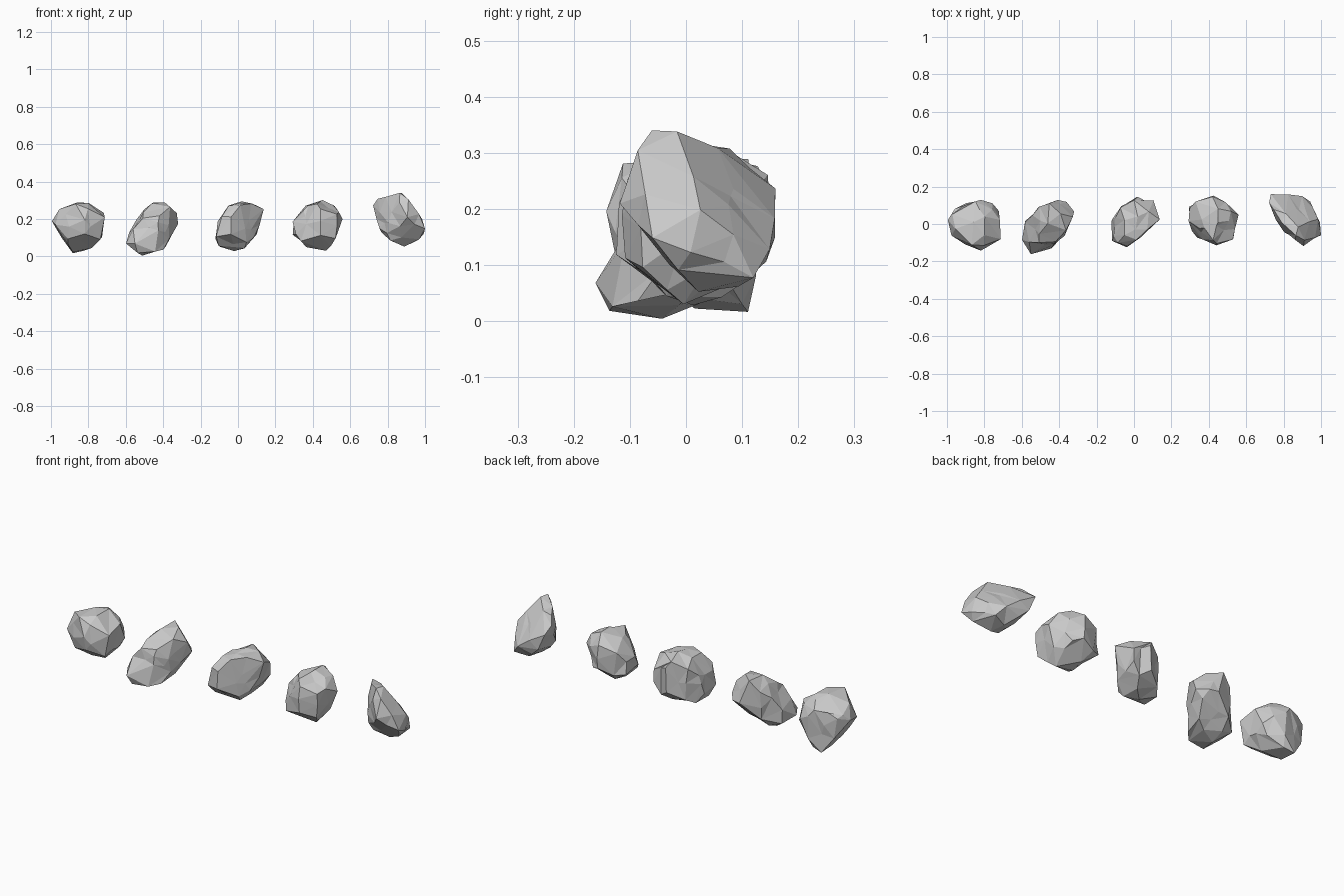
import bpy, bmesh
from math import sqrt
from mathutils import Vector, noise

# Viewing axes (right, up) for the outlines each rock is carved from
h, q = sqrt(3) / 2, sqrt(3) / 4
AXES = [
    (Vector((1, 0, 0)), Vector((0, 0, 1))),          # front
    (Vector((1, 0, 0)), Vector((0, 1, 0))),          # top
    (Vector((0, 1, 0)), Vector((0, 0, 1))),          # right side
    (Vector((h, .5, 0)), Vector((-.25, q, h))),      # front right, above
    (Vector((-h, -.5, 0)), Vector((.25, -q, h))),    # back left, above
]
MID = Vector((0, 0, .175))    # the slanted outlines are measured from here


def reach(ox, oy, dx, dy, outline):
    """Distance along a ray from inside an outline to its edge."""
    best = 1e3
    for (ax, ay), (bx, by) in zip(outline, outline[1:] + outline[:1]):
        ex, ey = bx - ax, by - ay
        den = dx * ey - dy * ex
        if abs(den) < 1e-9:
            continue
        t = ((ax - ox) * ey - (ay - oy) * ex) / den
        s = ((ax - ox) * dy - (ay - oy) * dx) / den
        if t > 0 and -1e-6 <= s <= 1 + 1e-6:
            best = min(best, t)
    return best


def rock(name, centre, *outlines, faces=78, power=24):
    """Shrink a sphere into all outlines, roughen it, then facet it."""
    c = Vector(centre)
    bm = bmesh.new()
    bmesh.ops.create_icosphere(bm, subdivisions=5, radius=1)
    for v in bm.verts:
        d = v.co.normalized()
        total = 0
        for i, ((r, u), line) in enumerate(zip(AXES, outlines)):
            o = c if i < 3 else c - MID
            total += reach(o.dot(r), o.dot(u), d.dot(r), d.dot(u), line) ** -power
        rough = 1 + .07 * noise.noise(d * 2.6 + c * 9)
        v.co = d * total ** (-1 / power) * rough
    n = len(bm.faces)
    me = bpy.data.meshes.new(name)
    bm.to_mesh(me)
    bm.free()
    ob = bpy.data.objects.new(name, me)
    ob.location = c
    bpy.context.collection.objects.link(ob)
    mod = ob.modifiers.new("facets", 'DECIMATE')
    mod.ratio = faces / n


# Blocky rock, far left
rock("rock_blocky", (-.86, 0, .16),
     [(-1.01, .2), (-.92, .27), (-.86, .29), (-.79, .29), (-.71, .22), (-.72, .11), (-.74, .05), (-.89, .01), (-.93, .075)],
     [(-1.01, 0), (-.95, .09), (-.82, .13), (-.75, .11), (-.71, .06), (-.72, -.08), (-.82, -.14), (-1.01, -.05)],
     [(-.15, .21), (-.1, .3), (.13, .3), (.14, .1), (.113, .01), (.01, .022), (-.12, .12)],
     [(-.88, .25), (-.83, .31), (-.67, .325), (-.585, .23), (-.58, .175), (-.685, .065), (-.85, .125)],
     [(.58, -.2), (.605, -.13), (.73, -.08), (.805, -.07), (.875, -.225), (.705, -.42), (.62, -.315)])

# Long leaning rock
rock("rock_long", (-.45, -.01, .15),
     [(-.605, .055), (-.605, .11), (-.54, .21), (-.47, .29), (-.37, .285), (-.305, .235), (-.305, .2), (-.40, .04), (-.505, 0)],
     [(-.605, -.065), (-.58, .01), (-.505, .09), (-.415, .13), (-.305, .105), (-.32, .05), (-.37, -.055), (-.45, -.135), (-.555, -.16)],
     [(-.163, .068), (-.115, .135), (-.1, .22), (-.03, .3), (.14, .3), (.14, .15), (.08, .04), (-.045, .005), (-.128, 0)],
     [(-.575, -.065), (-.57, .025), (-.42, .205), (-.34, .26), (-.24, .115), (-.26, .05), (-.39, -.06), (-.525, -.08)],
     [(.23, -.095), (.265, -.015), (.32, .005), (.475, -.05), (.57, -.18), (.53, -.26), (.43, -.26), (.26, -.16)])

# Ridged rock in the middle
rock("rock_ridged", (0, .01, .16),
     [(-.125, .09), (-.105, .18), (-.06, .27), (.02, .29), (.06, .285), (.135, .26), (.115, .16), (.065, .055), (-.03, .025), (-.1, .055)],
     [(-.125, .01), (-.065, .095), (.02, .145), (.06, .12), (.115, .135), (.13, .015), (.035, -.07), (-.04, -.125), (-.13, -.085)],
     [(-.15, .2), (-.1, .28), (0, .31), (.16, .3), (.16, .06), (0, .02), (-.12, .12)],
     [(-.16, -.08), (-.125, .025), (-.03, .115), (.065, .14), (.145, .06), (.16, -.015), (.01, -.14), (-.105, -.145)],
     [(-.17, -.06), (-.155, .065), (-.1, .13), (.04, .13), (.145, .025), (.16, -.09), (.05, -.15), (-.12, -.12)])

# Round rock
rock("rock_round", (.42, .01, .17),
     [(.295, .19), (.36, .27), (.445, .3), (.5, .29), (.56, .215), (.535, .12), (.48, .035), (.37, .05), (.295, .12)],
     [(.295, .085), (.355, .13), (.43, .15), (.52, .095), (.56, .055), (.53, -.08), (.445, -.115), (.32, -.07), (.295, -.035)],
     [(-.15, .2), (-.1, .28), (0, .31), (.16, .3), (.16, .06), (0, .03), (-.12, .12)],
     [(.235, -.165), (.26, -.03), (.315, .01), (.42, .04), (.475, -.01), (.515, -.095), (.415, -.27), (.28, -.23)],
     [(-.52, .165), (-.49, .205), (-.325, .225), (-.24, .04), (-.26, -.025), (-.355, -.035), (-.465, .02)])

# Pointed wedge rock, far right
rock("rock_pointed", (.86, .04, .19),
     [(.705, .275), (.735, .335), (.805, .315), (.875, .352), (.95, .305), (1.005, .145), (.945, .07), (.875, .05), (.78, .09)],
     [(.71, .105), (.74, .16), (.83, .17), (.93, .14), (.99, .03), (1.005, -.055), (.905, -.115), (.8, -.035)],
     [(-.06, .352), (.07, .32), (.157, .235), (.165, .14), (.1, .055), (.02, .05), (-.12, .21), (-.1, .275)],
     [(.645, -.225), (.685, -.035), (.74, -.07), (.87, -.215), (.895, -.275), (.855, -.33), (.74, -.33)],
     [(-.9, .095), (-.885, .235), (-.72, .405), (-.645, .175), (-.695, .13), (-.795, .075)])
